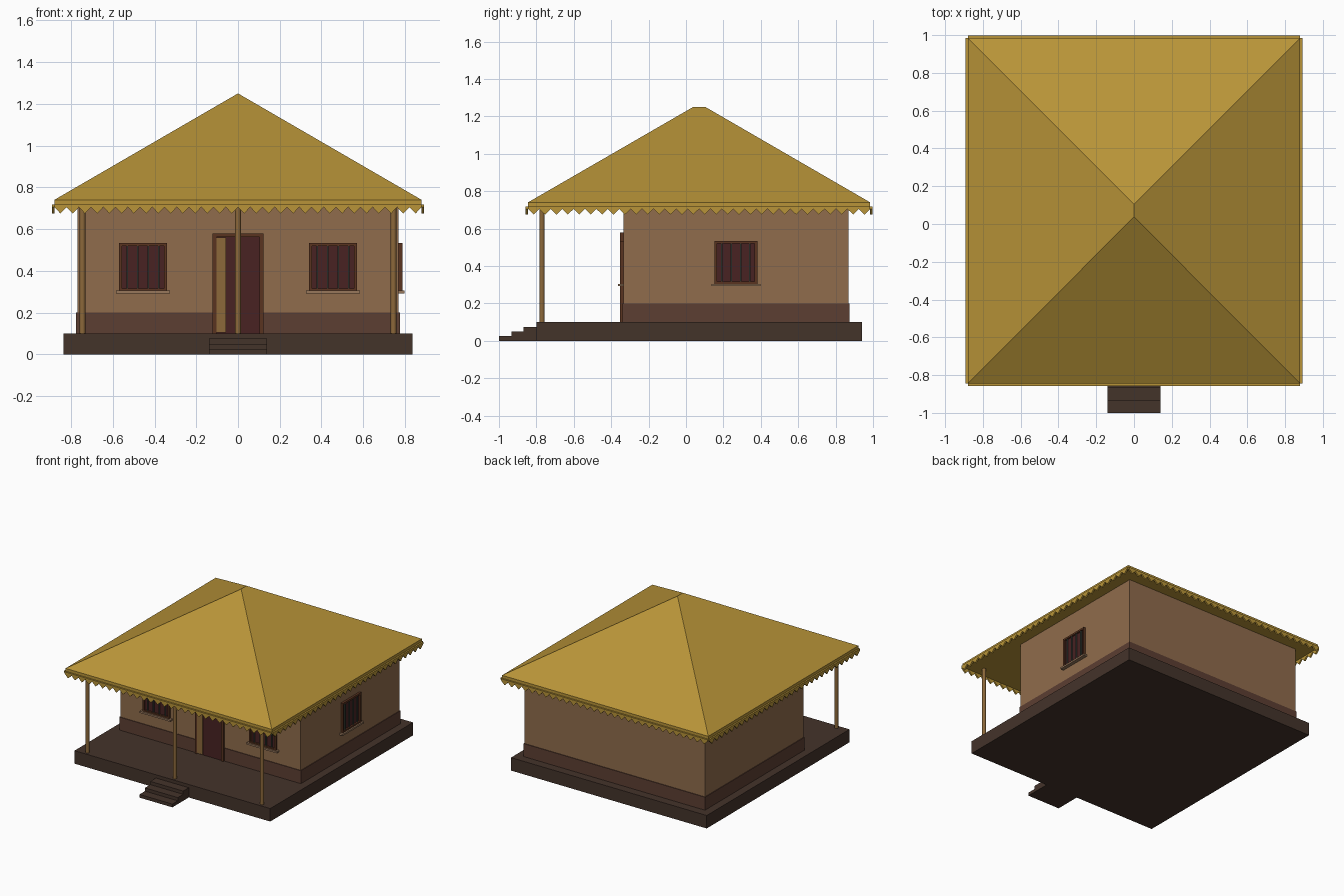
import bpy, bmesh
from mathutils import Matrix
from math import pi

if "Cube" in bpy.data.objects:
    bpy.data.objects.remove(bpy.data.objects["Cube"])


def srgb(h):
    c = [int(h[i:i + 2], 16) / 255 for i in (0, 2, 4)]
    return [v / 12.92 if v < 0.04 else ((v + 0.055) / 1.055) ** 2.4 for v in c] + [1]


def material(name, h):
    m = bpy.data.materials.new(name)
    m.diffuse_color = srgb(h)
    m.use_nodes = True
    m.node_tree.nodes["Principled BSDF"].inputs["Base Color"].default_value = m.diffuse_color
    return m


THATCH = material("thatch", "B89438")
MUD = material("mud_wall", "906C4C")
BAND = material("wall_band", "5C3E32")
EARTH = material("dark_earth", "44332A")
WOOD = material("post_wood", "8C683A")
FRAME = material("frame_wood", "5A3420")
DARK = material("dark_red", "482222")
BAR = material("bar_iron", "404840")
SILL = material("sill_stone", "98785C")


def from_bm(name, bm, mat):
    bmesh.ops.recalc_face_normals(bm, faces=bm.faces)
    me = bpy.data.meshes.new(name)
    bm.to_mesh(me)
    bm.free()
    me.materials.append(mat)
    ob = bpy.data.objects.new(name, me)
    bpy.context.collection.objects.link(ob)
    return ob


def box(name, x, y, z, mat, place=None):
    bm = bmesh.new()
    bmesh.ops.create_cube(bm, size=1)
    for v in bm.verts:
        v.co = [r[0] if c < 0 else r[1] for c, r in zip(v.co, (x, y, z))]
    if place:
        bm.transform(place)
    return from_bm(name, bm, mat)


def prism(name, outline, y0, y1, mat, place):
    """Extrude an x-z outline along y."""
    bm = bmesh.new()
    face = bm.faces.new([bm.verts.new((x, y0, z)) for x, z in outline])
    new = bmesh.ops.extrude_face_region(bm, geom=[face])["geom"]
    for v in new:
        if isinstance(v, bmesh.types.BMVert):
            v.co.y = y1
    bm.transform(place)
    return from_bm(name, bm, mat)


# Plinth and entrance steps
box("plinth", (-.835, .835), (-.8, .94), (0, .1), EARTH)
for i in range(3):
    box(f"step_{i + 1}", (-.14, .14), (-1 + .066 * i, -.8), (0, .025 * (i + 1)), EARTH)

# Walls with painted lower band
box("walls", (-.77, .77), (-.335, .87), (.1, .72), MUD)
box("wall_band", (-.775, .775), (-.34, .875), (.1, .2), BAND)

# Porch posts
for name, x in (("left_post", -.745), ("middle_post", 0), ("right_post", .745)):
    bm = bmesh.new()
    bmesh.ops.create_cone(bm, cap_ends=True, segments=12, radius1=.014, radius2=.014,
                          depth=.62, matrix=Matrix.Translation((x, -.77, .41)))
    post = from_bm(name, bm, WOOD)
    for p in post.data.polygons:
        p.use_smooth = len(p.vertices) == 4


# Hipped thatch roof
bm = bmesh.new()
corners = [(-.88, -.845), (.88, -.845), (.88, .985), (-.88, .985)]
low = [bm.verts.new((x, y, .712)) for x, y in corners]
eave = [bm.verts.new((x, y, .74)) for x, y in corners]
f, b = bm.verts.new((0, .038, 1.25)), bm.verts.new((0, .104, 1.25))
bm.faces.new(low)
for i in range(4):
    j = (i + 1) % 4
    bm.faces.new((low[i], low[j], eave[j], eave[i]))
bm.faces.new((eave[0], eave[1], f))
bm.faces.new((eave[1], eave[2], b, f))
bm.faces.new((eave[2], eave[3], b))
bm.faces.new((eave[3], eave[0], f, b))
from_bm("thatch_roof", bm, THATCH)


# Zigzag eave fringe, one strip per side
def fringe(name, half, dist, turn):
    n = 30
    w = 2 * half / n
    pts = [(half, .718), (-half, .718)]
    for i in range(n):
        pts += [(-half + w * i, .705), (-half + w * (i + .5), .675)]
    pts.append((half, .705))
    place = Matrix.Translation((0, .07, 0)) @ Matrix.Rotation(turn, 4, "Z")
    prism(name, pts, -dist - .012, -dist, THATCH, place)


fringe("front_fringe", .88, .915, 0)
fringe("right_fringe", .915, .88, pi / 2)
fringe("back_fringe", .88, .915, pi)
fringe("left_fringe", .915, .88, -pi / 2)


# Opening surround made of two jambs and a head (plus optional foot)
def surround(name, hw, z0, z1, t, place, foot=True):
    y = (-.017, .005)
    box(name + "_left_jamb", (-hw, -hw + t), y, (z0, z1), FRAME, place)
    box(name + "_right_jamb", (hw - t, hw), y, (z0, z1), FRAME, place)
    box(name + "_head", (-hw + t, hw - t), y, (z1 - t, z1), FRAME, place)
    if foot:
        box(name + "_foot", (-hw + t, hw - t), y, (z0, z0 + t), FRAME, place)


def window(name, place):
    surround(name, .114, .302, .533, .014, place)
    box(name + "_pane", (-.1, .1), (-.004, .005), (.316, .519), DARK, place)
    for i in range(4):
        x = -.075 + .05 * i
        box(f"{name}_bar_{i + 1}", (x - .004, x + .004), (-.013, -.005),
            (.316, .519), BAR, place)
    box(name + "_sill", (-.13, .13), (-.028, .005), (.292, .305), SILL, place)


window("left_window", Matrix.Translation((-.455, -.335, 0)))
window("right_window", Matrix.Translation((.455, -.335, 0)))
window("side_window", Matrix.Translation((.77, .267, 0)) @ Matrix.Rotation(pi / 2, 4, "Z"))

# Doorway and door leaf
at_door = Matrix.Translation((0, -.335, 0))
surround("door_frame", .121, .1, .58, .018, at_door, foot=False)
box("door_panel", (-.103, .103), (-.008, .005), (.1, .562), DARK, at_door)
box("door_leaf", (-.103, -.057), (-.016, -.004), (.105, .56), WOOD, at_door)
